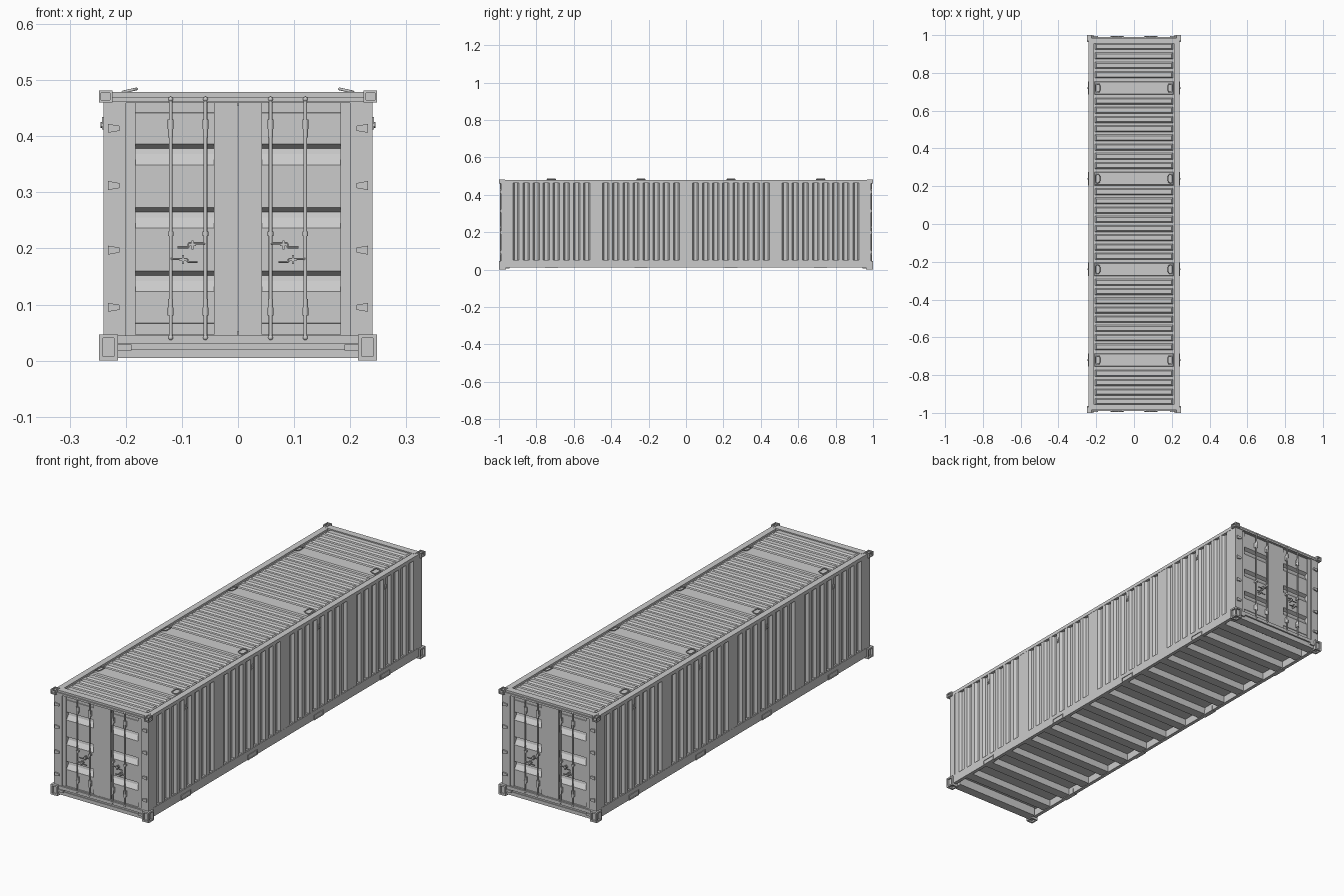
import bpy, bmesh, math
from mathutils import Vector, Matrix

if "Cube" in bpy.data.objects:
    bpy.data.objects.remove(bpy.data.objects["Cube"])


def finish(name, bm, axes="XY", smooth=False):
    """Turn a bmesh into an object, mirrored across the world centre."""
    bmesh.ops.recalc_face_normals(bm, faces=bm.faces)
    me = bpy.data.meshes.new(name)
    bm.to_mesh(me)
    bm.free()
    ob = bpy.data.objects.new(name, me)
    bpy.context.collection.objects.link(ob)
    if smooth:
        bpy.context.view_layer.objects.active = ob
        ob.select_set(True)
        bpy.ops.object.shade_smooth_by_angle(angle=math.radians(40))
        ob.select_set(False)
    if axes:
        m = ob.modifiers.new("mirror", 'MIRROR')
        m.use_axis = ("X" in axes, "Y" in axes, False)
        m.use_mirror_merge = False
    return ob


def box(bm, x, y, z, top=(0, 0)):
    """Box from (min, max) pairs; top = shrink of the upper face in x and y."""
    lo = Vector((x[0], y[0], z[0]))
    hi = Vector((x[1], y[1], z[1]))
    c, s = (lo + hi) / 2, hi - lo
    r = bmesh.ops.create_cube(bm, size=1)
    for v in r["verts"]:
        k = top if v.co.z > 0 else (0, 0)
        v.co = Vector((c.x + v.co.x * (s.x - 2 * k[0]),
                       c.y + v.co.y * (s.y - 2 * k[1]), c.z + v.co.z * s.z))
    return r["verts"]


def sockets(bm, verts, normals, inset, depth):
    """Sink a rectangular hole into the faces pointing along the normals."""
    bm.normal_update()
    faces = {f for v in verts for f in v.link_faces}
    picks = [(next(f for f in faces if f.normal.dot(Vector(n)) > 0.9), Vector(n))
             for n in normals]
    for f, n in picks:
        bmesh.ops.inset_individual(bm, faces=[f], thickness=inset)
        new = bmesh.ops.extrude_discrete_faces(bm, faces=[f])["faces"][0]
        bmesh.ops.translate(bm, verts=list(new.verts), vec=-n * depth)


def rod(bm, a, b, r, n=10):
    a, b = Vector(a), Vector(b)
    d = b - a
    m = Matrix.Translation((a + b) / 2) @ d.to_track_quat('Z', 'Y').to_matrix().to_4x4()
    bmesh.ops.create_cone(bm, cap_ends=True, segments=n, radius1=r, radius2=r,
                          depth=d.length, matrix=m)


def sheet(bm, pts, vec):
    """Sweep an open profile along a vector."""
    vec = Vector(vec)
    a = [bm.verts.new(p) for p in pts]
    b = [bm.verts.new(Vector(p) + vec) for p in pts]
    for i in range(len(pts) - 1):
        bm.faces.new((a[i], a[i + 1], b[i + 1], b[i]))


# corner castings with sunken holes
bm = bmesh.new()
v = box(bm, (.214, .248), (.963, 1), (0, .047))
sockets(bm, v, [(1, 0, 0), (0, 1, 0), (0, 0, -1)], .010, .008)
v = box(bm, (.224, .248), (.968, 1), (.460, .481))
sockets(bm, v, [(1, 0, 0), (0, 1, 0), (0, 0, 1)], .006, .006)
finish("corner_castings", bm)

# corner posts
bm = bmesh.new()
box(bm, (.200, .240), (.955, .988), (.04, .465))
finish("corner_posts", bm)

# side rails, top and bottom
bm = bmesh.new()
box(bm, (.224, .240), (-.97, .97), (.010, .050))
box(bm, (.218, .235), (-.97, .97), (.046, .052))
box(bm, (.212, .240), (-.97, .97), (.462, .478))
finish("side_rails", bm, "X")

# end header and sill
bm = bmesh.new()
box(bm, (-.226, .226), (.955, .986), (.459, .479))
box(bm, (-.226, .226), (.98, .991), (.461, .470))
box(bm, (-.216, .216), (.945, .984), (.005, .047))
box(bm, (-.216, .216), (.97, .991), (.030, .045))
box(bm, (-.216, .216), (.97, .988), (.005, .021))
for s in (-1, 1):
    box(bm, sorted((s * .19, s * .214)), (.98, .994), (.018, .029))
finish("end_header_and_sill", bm, "Y")

# corrugated side walls: four panels of ribs with flat joints
bm = bmesh.new()
pts = [(.239, -.965, .048)]
for panel in (-.72, -.24, .24, .72):
    for i in range(8):
        y = panel + (i - 3.5) * .054
        pts += [(.239, y - .017, .048), (.227, y - .009, .048),
                (.227, y + .009, .048), (.239, y + .017, .048)]
pts.append((.239, .965, .048))
sheet(bm, pts, (0, 0, .417))
finish("side_walls", bm, "X")

# corrugated roof: plate plus raised ribs with sloped ends
bm = bmesh.new()
box(bm, (-.222, .222), (-.965, .965), (.455, .469))
for lo, hi, n in ((-.965, -.765, 4), (-.675, -.285, 8), (-.195, .195, 8),
                  (.285, .675, 8), (.765, .965, 4)):
    step = (hi - lo) / n
    for i in range(n):
        y = lo + (i + .5) * step
        box(bm, (-.207, .207), (y - .018, y + .018), (.468, .476), top=(.008, .007))
for c in (-.72, -.24, .24, .72):
    box(bm, (-.21, .21), (c - .036, c + .036), (.468, .475), top=(.004, .004))
finish("roof", bm, "")

# floor underside and cross members
bm = bmesh.new()
box(bm, (-.226, .226), (-.965, .965), (.044, .052))
for i in range(14):
    y = (i - 6.5) * .134
    box(bm, (-.226, .226), (y - .022, y + .022), (.012, .046))
finish("floor_and_cross_members", bm, "")

# fork pockets and lashing eyes along the sides
bm = bmesh.new()
for c in (.24, .72):
    v = box(bm, (.222, .243), (c - .035, c + .035), (.009, .032))
    sockets(bm, v, [(1, 0, 0)], .004, .008)
finish("fork_pockets", bm)
bm = bmesh.new()
for c in (.24, .72):
    box(bm, (.226, .242), (c - .007, c + .007), (.412, .434))
    rod(bm, (.238, c, .420), (.245, c, .420), .005)
finish("side_lashing_eyes", bm)

# flat door skins either side of the recessed panel
bm = bmesh.new()
box(bm, (.183, .201), (.955, .983), (.046, .460))
box(bm, (.0008, .043), (.955, .983), (.046, .460))
finish("door_skins", bm)

# recessed door panels with three horizontal grooves
bm = bmesh.new()
prof = [(.977, .460), (.977, .442), (.979, .441)]
for z in (.386, .273, .160):
    prof += [(.979, z), (.963, z - .008), (.965, z - .018), (.979, z - .037)]
prof += [(.979, .067), (.977, .066), (.977, .046)]
sheet(bm, [(.042, y, z) for y, z in prof], (.142, 0, 0))
finish("door_panels", bm)

# lock rods with sleeves and end cams
bm = bmesh.new()
for x in (.058, .120):
    rod(bm, (x, .990, .040), (x, .990, .467), .0032, 12)
    for z0, z1, r in ((.080, .095, .0052), (.095, .110, .0045), (.398, .413, .0045),
                      (.413, .430, .0052), (.222, .230, .0050)):
        rod(bm, (x, .990, z0), (x, .990, z1), r, 12)
    for z in (.041, .466):
        bmesh.ops.create_uvsphere(bm, u_segments=10, v_segments=6, radius=.0045,
                                  matrix=Matrix.Translation((x, .990, z)))
finish("lock_rods", bm, smooth=True)
bm = bmesh.new()
for x in (.058, .120):
    for z, h in ((.095, .012), (.226, .004), (.414, .012)):
        box(bm, (x - .004, x + .004), (.975, .990), (z - h, z + h))
finish("rod_brackets", bm)

# door handles
bm = bmesh.new()
for path in ([(.058, .209), (.088, .209), (.088, .202), (.108, .202)],
             [(.120, .181), (.090, .181), (.090, .176), (.072, .176)]):
    for (x0, z0), (x1, z1) in zip(path, path[1:]):
        rod(bm, (x0, .992, z0), (x1, .992, z1), .002, 8)
for x, z in ((.081, .206), (.098, .180)):
    box(bm, (x - .006, x + .006), (.975, .994), (z - .002, z + .002))
    box(bm, (x - .002, x + .002), (.975, .994), (z - .008, z + .008))
finish("door_handles", bm)

# door hinges
bm = bmesh.new()
for z in (.095, .197, .312, .414):
    for w in box(bm, (.211, .232), (.98, .994), (z - .008, z + .008)):
        if w.co.x < .22:
            w.co.z = z + (w.co.z - z) * .55
finish("door_hinges", bm)

# roof rings, tilted slightly upward toward the middle
cu = bpy.data.curves.new("roof_rings", 'CURVE')
cu.dimensions = '3D'
cu.bevel_depth = .0026
cu.bevel_resolution = 2
for c in (.24, .72):
    loop = []
    for cx, cy, a0 in ((1, 1, 0), (-1, 1, 90), (-1, -1, 180), (1, -1, 270)):
        for k in range(4):
            a = math.radians(a0 + k * 30)
            loop.append((.003 * cx + .009 * math.cos(a), .013 * cy + .009 * math.sin(a)))
    sp = cu.splines.new('POLY')
    sp.points.add(len(loop) - 1)
    for p, (x, y) in zip(sp.points, loop):
        p.co = (.193 + x, c + y, .4815 - x * .22, 1)
    sp.use_cyclic_u = True
ring = bpy.data.objects.new("roof_rings", cu)
bpy.context.collection.objects.link(ring)
m = ring.modifiers.new("mirror", 'MIRROR')
m.use_axis = (True, True, False)
